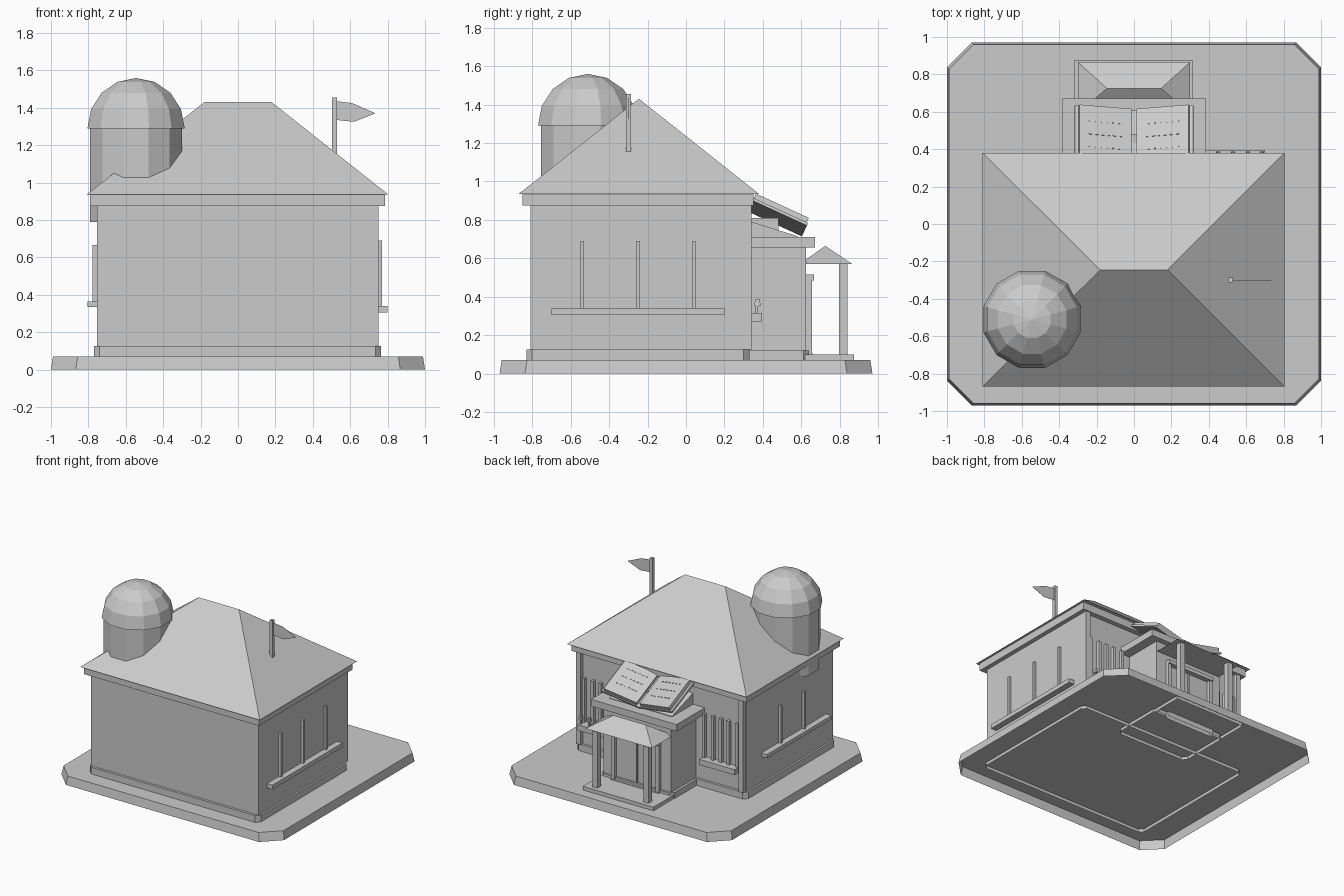
import bpy, bmesh, math
from mathutils import Matrix

if "Cube" in bpy.data.objects:
    bpy.data.objects.remove(bpy.data.objects["Cube"])

stone = bpy.data.materials.new("plain grey")
stone.use_nodes = True
GREY = (0.6, 0.6, 0.6, 1)
stone.diffuse_color = GREY
stone.node_tree.nodes["Principled BSDF"].inputs["Base Color"].default_value = GREY


def finish(name, bm):
    mesh = bpy.data.meshes.new(name)
    bmesh.ops.recalc_face_normals(bm, faces=bm.faces)
    bm.to_mesh(mesh)
    bm.free()
    mesh.materials.append(stone)
    obj = bpy.data.objects.new(name, mesh)
    bpy.context.collection.objects.link(obj)
    return obj


def loft(name, lower, upper, matrix=None, open_base=False):
    """Solid between two outlines with the same number of points."""
    bm = bmesh.new()
    a = [bm.verts.new(p) for p in lower]
    b = [bm.verts.new(p) for p in upper]
    if not open_base:
        bm.faces.new(a)
    bm.faces.new(b)
    for i in range(len(a)):
        j = (i + 1) % len(a)
        bm.faces.new((a[i], a[j], b[j], b[i]))
    if matrix:
        bm.transform(matrix)
    return finish(name, bm)


def outline(x0, x1, y0, y1, z, c=0):
    if not c:
        return [(x0, y0, z), (x1, y0, z), (x1, y1, z), (x0, y1, z)]
    return [(x0 + c, y0, z), (x1 - c, y0, z), (x1, y0 + c, z), (x1, y1 - c, z),
            (x1 - c, y1, z), (x0 + c, y1, z), (x0, y1 - c, z), (x0, y0 + c, z)]


def slab(name, x, y, z, chamfer=0, inset=0, matrix=None, open_base=False):
    return loft(name, outline(*x, *y, z[0], chamfer),
                outline(x[0] + inset, x[1] - inset, y[0] + inset, y[1] - inset, z[1], chamfer),
                matrix, open_base)


def hip_roof(name, x, y, z, ridge_half, ridge_y, ridge_z):
    bm = bmesh.new()
    a, b, c, d = [bm.verts.new(p) for p in outline(*x, *y, z)]
    l = bm.verts.new((-ridge_half, ridge_y, ridge_z))
    r = bm.verts.new((ridge_half, ridge_y, ridge_z))
    for f in ((a, b, r, l), (b, c, r), (c, d, l, r), (d, a, l), (a, d, c, b)):
        bm.faces.new(f)
    return finish(name, bm)


# Hollow ground slab, main hall and roof; plinths reach through the slab
slab("ground_slab", (-1, 1), (-.97, .97), (0, .07), .132, .011, open_base=True)
slab("hall_plinth", (-.77, .765), (-.83, .33), (.045, .125), .03, open_base=True)
slab("hall_walls", (-.755, .75), (-.81, .31), (.08, .9))
slab("roof_fascia", (-.79, .785), (-.85, .35), (.875, .936))
hip_roof("main_roof", (-.81, .805), (-.87, .38), .935, .18, -.245, 1.43)

# Domed tower: twelve-sided drum and dome
turn = Matrix.Translation((-.545, -.51, 0)) @ Matrix.Rotation(math.radians(15), 4, 'Z')
bm = bmesh.new()
bmesh.ops.create_cone(bm, cap_ends=True, segments=12, radius1=.254, radius2=.254, depth=.5,
                      matrix=turn @ Matrix.Translation((0, 0, 1.04)))
finish("tower_drum", bm)
bm = bmesh.new()
bmesh.ops.create_uvsphere(bm, u_segments=12, v_segments=8, radius=.269)
bmesh.ops.bisect_plane(bm, geom=bm.verts[:] + bm.edges[:] + bm.faces[:], dist=.001,
                       plane_co=(0, 0, 0), plane_no=(0, 0, -1), clear_outer=True)
bmesh.ops.holes_fill(bm, edges=[e for e in bm.edges if e.is_boundary])
bm.transform(Matrix.Translation((0, 0, 1.29)) @ turn)
finish("tower_dome", bm)

# Flagpole and pennant
slab("flagpole", (.503, .528), (-.312, -.287), (1.13, 1.455))
flag = [(.525, 1.435), (.61, 1.425), (.735, 1.37), (.62, 1.325), (.525, 1.335)]
loft("flag", [(x, -.301, z) for x, z in flag], [(x, -.299, z) for x, z in flag])

# Side window bars and ledges
slab("left_ledge", (.74, .80), (-.70, .20), (.305, .34))
for y in (-.54, -.25, .04):
    slab("left_window_bar", (.74, .77), (y - .01, y + .01), (.34, .69))
slab("right_ledge", (-.805, -.74), (-.72, .11), (.335, .365))
for y in (-.42, -.12):
    slab("right_window_bar", (-.778, -.74), (y - .01, y + .01), (.365, .665))

# Rear windows, mirrored either side of the entrance
for s in (-1, 1):
    def span(a, b):
        return tuple(sorted((s * a, s * b)))
    slab("corner_post", span(.71, .75), (.30, .34), (.125, .88))
    for x in (.39, .47, .54, .61, .69):
        slab("rear_window_bar", span(x - .012, x + .012), (.30, .335), (.3, .67))
    slab("rear_sill", span(.38, .70), (.30, .395 if s > 0 else .375), (.27, .315))

# Small plants on the left sill
for x in (.45, .53, .61, .685):
    slab("plant_stem", (x - .006, x + .006), (.362, .374), (.31, .36))
    slab("plant_head", (x - .011, x + .011), (.355, .388), (.352, .385), 0, .004)

# Entrance block with flat cap and door frame
slab("entrance_plinth", (-.325, .325), (.20, .64), (.045, .12), .03, open_base=True)
slab("entrance_block", (-.305, .305), (.30, .625), (.08, .66))
slab("entrance_cap", (-.385, .385), (.30, .67), (.655, .71))
slab("door_lintel", (-.215, .215), (.62, .665), (.485, .515))
slab("door_threshold", (-.215, .215), (.62, .66), (.03, .105), open_base=True)
for x in (-.2, 0, .2):
    w = .015 if x else .006
    slab("door_jamb", (x - w, x + w), (.62, .655 if x else .635), (.10, .485))

# Porch step, columns and canopy
slab("porch_step", (-.32, .315), (.62, .875), (.045, .10), open_base=True)
for x in (-.23, .23):
    slab("porch_column", (x - .022, x + .022), (.795, .84), (.10, .575))
hip_roof("porch_canopy", (-.3, .3), (.59, .865), .57, .145, .725, .665)

# Open book resting on a block and wedge stand
slab("book_stand_block", (-.22, .22), (.31, .48), (.70, .81))
wedge = [(.31, .70), (.58, .70), (.58, .715), (.31, .80)]
loft("book_stand_wedge", [(-.28, y, z) for y, z in wedge], [(.28, y, z) for y, z in wedge])
tilt = Matrix.Translation((0, .603, .714)) @ Matrix.Rotation(math.radians(-24.7), 4, 'X')
for s in (-1, 1):
    half = tilt @ Matrix.Rotation(math.radians(-11 * s), 4, 'Y')

    def leaf(name, u, v, w):
        slab(name, tuple(sorted((s * u[0], s * u[1]))), v, w, matrix=half)
    leaf("book_cover", (0, .325), (-.32, 0), (0, .015))
    leaf("book_pages", (.022, .306), (-.31, -.008), (.015, .045))
    for v in (-.25, -.175, -.1):
        for i in range(6):
            u = .075 + .032 * i
            leaf("page_line", (u, u + .018), (v - .003, v + .003), (.044, .048))
